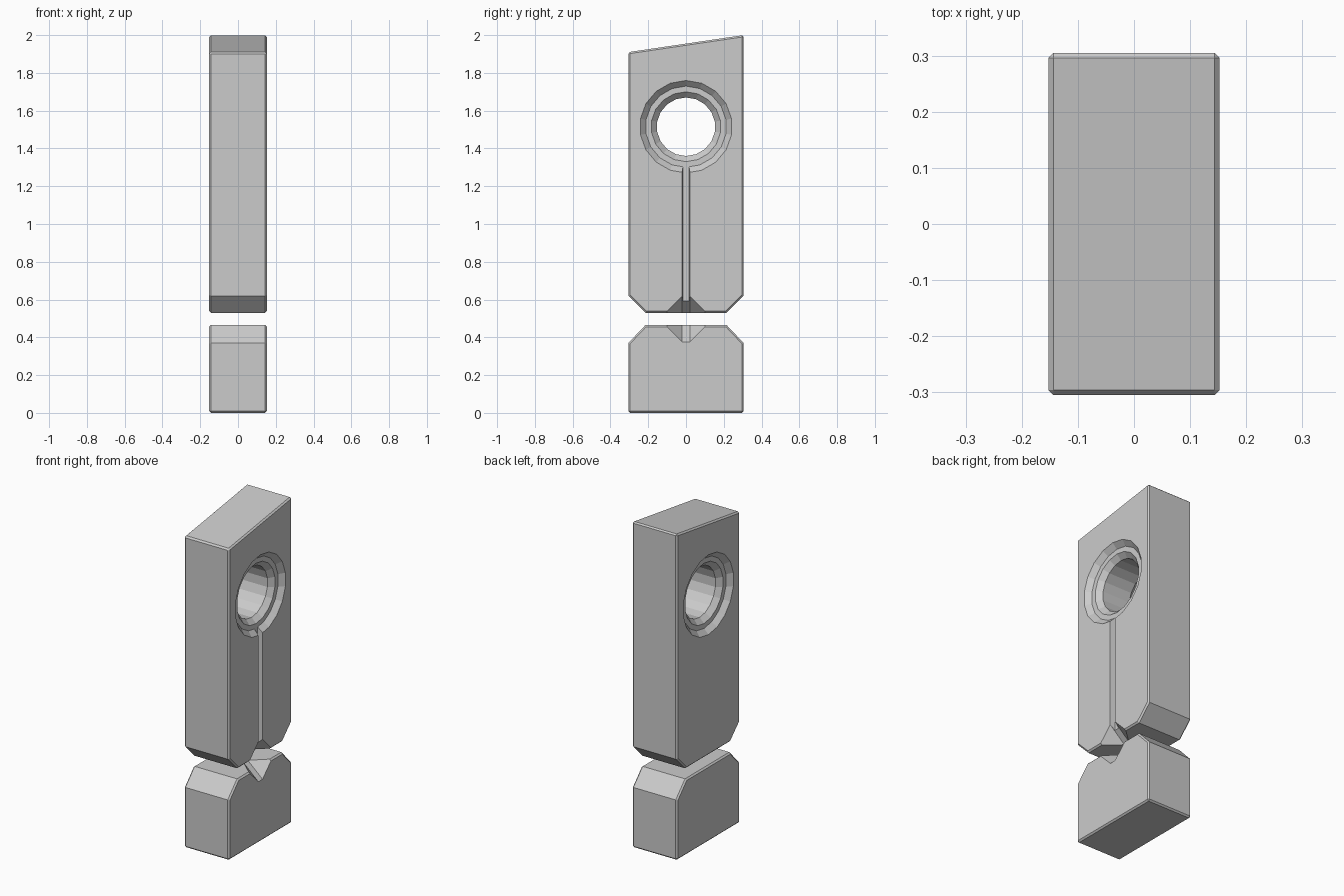
import bpy, bmesh, math

cube = bpy.data.objects.get("Cube")
if cube:
    bpy.data.objects.remove(cube)

HX, HY, BEVEL = 0.1525, 0.305, 0.009     # half thickness, half width, edge chamfer

grey = bpy.data.materials.new("plain grey")
grey.use_nodes = True
grey.diffuse_color = (0.6, 0.6, 0.6, 1)
grey.node_tree.nodes["Principled BSDF"].inputs["Base Color"].default_value = (0.6, 0.6, 0.6, 1)


def finish(name, bm):
    bmesh.ops.recalc_face_normals(bm, faces=bm.faces)
    mesh = bpy.data.meshes.new(name)
    bm.to_mesh(mesh)
    bm.free()
    mesh.materials.append(grey)
    obj = bpy.data.objects.new(name, mesh)
    bpy.context.collection.objects.link(obj)
    return obj


def slab(name, outline):
    """Side outline (y, z) extruded through the thickness, square edges chamfered."""
    bm = bmesh.new()
    face = bm.faces.new([bm.verts.new((-HX, y, z)) for y, z in outline])
    ext = bmesh.ops.extrude_face_region(bm, geom=[face])
    moved = [v for v in ext["geom"] if isinstance(v, bmesh.types.BMVert)]
    bmesh.ops.translate(bm, verts=moved, vec=(2 * HX, 0, 0))
    obj = finish(name, bm)
    mod = obj.modifiers.new("edge chamfer", "BEVEL")
    mod.width = BEVEL
    mod.segments = 1
    mod.limit_method = "ANGLE"
    mod.angle_limit = math.radians(60)
    return obj


def hull(name, points):
    bm = bmesh.new()
    for p in points:
        bm.verts.new(p)
    bmesh.ops.convex_hull(bm, input=bm.verts)
    return finish(name, bm)


def lathe(name, profile, z, sides):
    """Closed solid of (x, radius) rings around an axis along x."""
    bm = bmesh.new()
    rings = []
    for x, r in profile:
        turn = [2 * math.pi * i / sides for i in range(sides)]
        rings.append([bm.verts.new((x, r * math.sin(a), z + r * math.cos(a))) for a in turn])
    for a, b in zip(rings, rings[1:]):
        for i in range(sides):
            j = (i + 1) % sides
            bm.faces.new((a[i], a[j], b[j], b[i]))
    bm.faces.new(rings[0])
    bm.faces.new(rings[-1])
    return finish(name, bm)


def chute(name, z, up, depth=0.1, height=0.09, lip=0.02, half=0.02):
    """Tapered notch in the +x face, opening at level z and closing towards up."""
    k = (height + lip) / height
    out = height * (1 + lip / depth)
    points = []
    for s in (-1, 1):
        points += [(HX + lip, s * half, z + up * out),
                   (HX + lip, s * (half + out + lip), z - up * lip),
                   (HX - depth * k, s * half, z - up * lip)]
    return hull(name, points)


def cut(obj, cutter):
    mod = obj.modifiers.new(cutter.name, "BOOLEAN")
    mod.operation = "DIFFERENCE"
    mod.solver = "EXACT"
    mod.object = cutter
    cutter.hide_render = True
    cutter.hide_set(True)


# Lower block with sloped shoulders
base = slab("base_block", [(-HY, 0), (HY, 0), (HY, 0.37), (0.215, 0.465),
                           (-0.215, 0.465), (-HY, 0.37)])
# Tall upper block with a slanted top
body = slab("upper_block", [(-0.215, 0.53), (0.215, 0.53), (HY, 0.62), (HY, 2.0),
                            (-HY, 1.91), (-HY, 0.62)])

# Stepped round hole, the same on both faces
step = 0.03
half_profile = [(HX + step, 0.275), (HX - step, 0.215), (HX - step, 0.185),
                (HX - 2 * step, 0.155)]
profile = half_profile + [(-x, r) for x, r in reversed(half_profile)]
cut(body, lathe("hole_cutter", profile, 1.515, 18))

# Narrow groove from the hole down to the notch
groove = [(x, s * w, z) for x, w in ((HX - step, 0.016), (HX + step, 0.026))
          for s in (-1, 1) for z in (0.565, 1.315)]
cut(body, hull("groove_cutter", groove))

# Facing notches in the two blocks
cut(body, chute("upper_notch_cutter", 0.53, 1))
cut(base, chute("base_notch_cutter", 0.465, -1))
